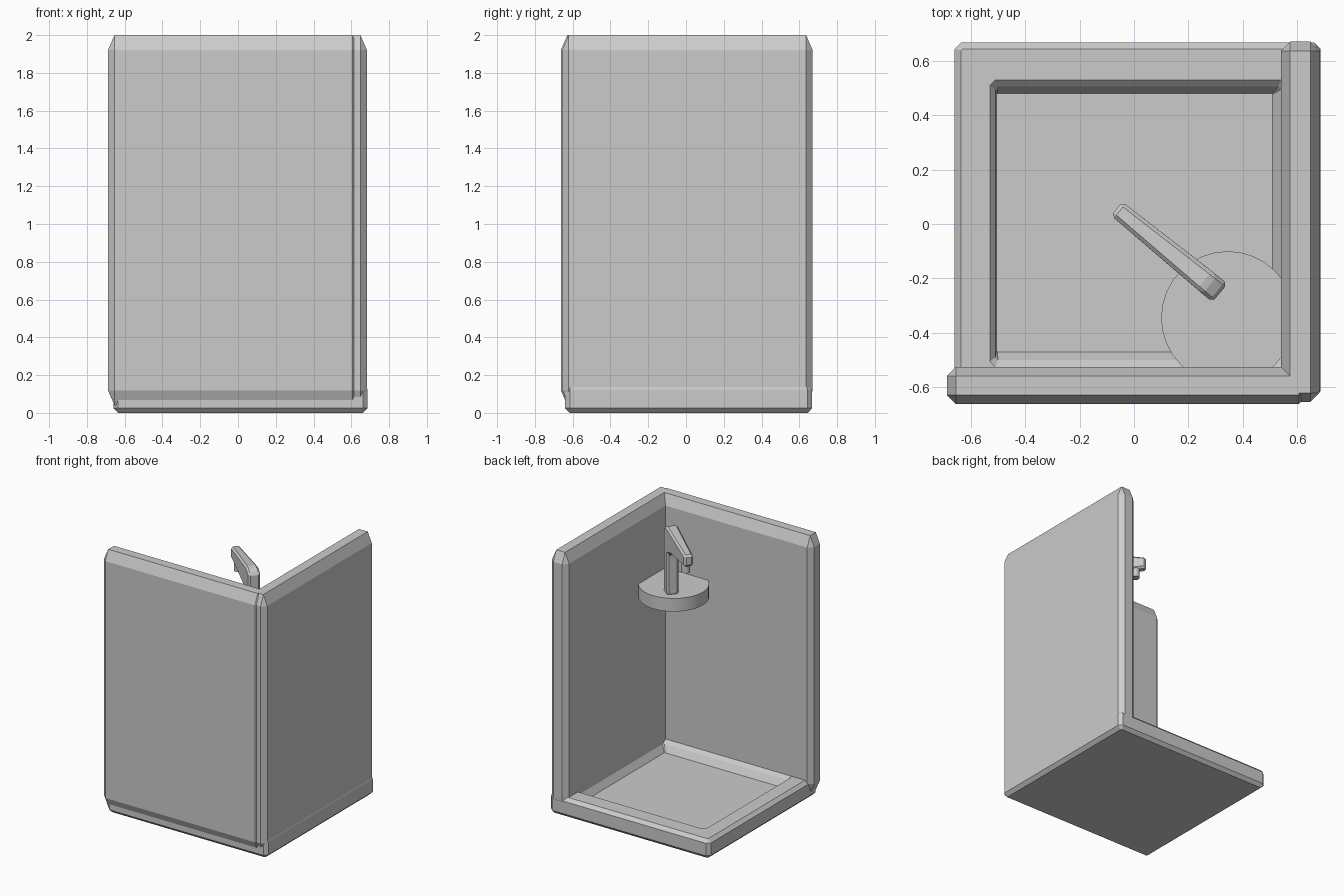
import bpy, bmesh
from math import atan2
from itertools import product
from mathutils import Matrix, Vector

if "Cube" in bpy.data.objects:
    bpy.data.objects.remove(bpy.data.objects["Cube"])


def finish(bm, name):
    bmesh.ops.recalc_face_normals(bm, faces=bm.faces)
    mesh = bpy.data.meshes.new(name)
    bm.to_mesh(mesh)
    bm.free()
    obj = bpy.data.objects.new(name, mesh)
    bpy.context.collection.objects.link(obj)
    return obj


def chamfered_box(name, lo, hi, cut):
    """Box with a separate chamfer size along each axis."""
    bm = bmesh.new()
    for signs in product((0, 1), repeat=3):
        for full in range(3):
            p = []
            for a in range(3):
                c = 0 if a == full else cut[a]
                p.append(hi[a] - c if signs[a] else lo[a] + c)
            bm.verts.new(p)
    bmesh.ops.convex_hull(bm, input=bm.verts)
    bmesh.ops.dissolve_limit(bm, angle_limit=0.01, verts=bm.verts, edges=bm.edges)
    return finish(bm, name)


def loft(name, rings):
    """Skin cut-cornered rectangles (x0, x1, y0, y1, corner cut, z)."""
    bm = bmesh.new()
    loops = []
    for x0, x1, y0, y1, c, z in rings:
        pts = [(x0 + c, y0), (x1 - c, y0), (x1, y0 + c), (x1, y1 - c),
               (x1 - c, y1), (x0 + c, y1), (x0, y1 - c), (x0, y0 + c)]
        loops.append([bm.verts.new((x, y, z)) for x, y in pts])
    for a, b in zip(loops, loops[1:]):
        for i in range(8):
            j = (i + 1) % 8
            bm.faces.new((a[i], a[j], b[j], b[i]))
    bm.faces.new(loops[0])
    bm.faces.new(loops[-1])
    return finish(bm, name)


def cylinder(name, radius, z0, z1, x, y, sides):
    bm = bmesh.new()
    bmesh.ops.create_cone(bm, cap_ends=True, segments=sides, radius1=radius,
                          radius2=radius, depth=z1 - z0,
                          matrix=Matrix.Translation((x, y, (z0 + z1) / 2)))
    obj = finish(bm, name)
    bpy.context.view_layer.objects.active = obj
    obj.select_set(True)
    bpy.ops.object.shade_smooth_by_angle()
    obj.select_set(False)
    return obj


# Tray: outer shell, rim and sunken floor in one skin
loft("shower_tray", [
    (-0.635, 0.66, -0.615, 0.645, 0.005, 0.0),
    (-0.66, 0.686, -0.64, 0.668, 0.025, 0.025),
    (-0.66, 0.686, -0.64, 0.668, 0.025, 0.12),
    (-0.635, 0.68, -0.615, 0.643, 0.005, 0.145),
    (-0.53, 0.56, -0.525, 0.53, 0.02, 0.145),
    (-0.51, 0.54, -0.50, 0.505, 0.01, 0.12),
    (-0.505, 0.51, -0.47, 0.48, 0.003, 0.07),
])

# Walls
chamfered_box("front_wall", (-0.688, -0.662, 0.04), (0.64, -0.525, 2.0),
              (0.034, 0.034, 0.078))
chamfered_box("right_wall", (0.54, -0.655, 0.04), (0.682, 0.67, 2.0),
              (0.034, 0.034, 0.078))

# Corner shelf
cylinder("corner_shelf", 0.245, 1.35, 1.45, 0.345, -0.345, 32)

# Faucet: bent side profile (distance along spout, height)
profile = [(-0.04, 1.44), (0.05, 1.44), (0.05, 1.76), (0.12, 1.79),
           (0.45, 1.84), (0.45, 1.925), (0.02, 1.96), (-0.04, 1.93)]
bm = bmesh.new()
sides = []
for sign in (-1, 1):
    sides.append([bm.verts.new((s, sign * (0.044 - 0.025 * max(s, 0)), z))
                  for s, z in profile])
    bm.faces.new(sides[-1])
n = len(profile)
for i in range(n):
    j = (i + 1) % n
    bm.faces.new((sides[0][i], sides[0][j], sides[1][j], sides[1][i]))
bmesh.ops.recalc_face_normals(bm, faces=bm.faces)
bmesh.ops.bevel(bm, geom=bm.edges[:], offset=0.014, segments=1, affect='EDGES')
base = Vector((0.285, -0.228, 0))
turn = Matrix.Rotation(atan2(0.31, -0.38), 4, 'Z')
bm.transform(Matrix.Translation(base) @ turn)
finish(bm, "faucet")

# Nozzle under the spout tip
tip = base + turn @ Vector((0.375, 0, 0))
cylinder("faucet_nozzle", 0.03, 1.77, 1.86, tip.x, tip.y, 16)
